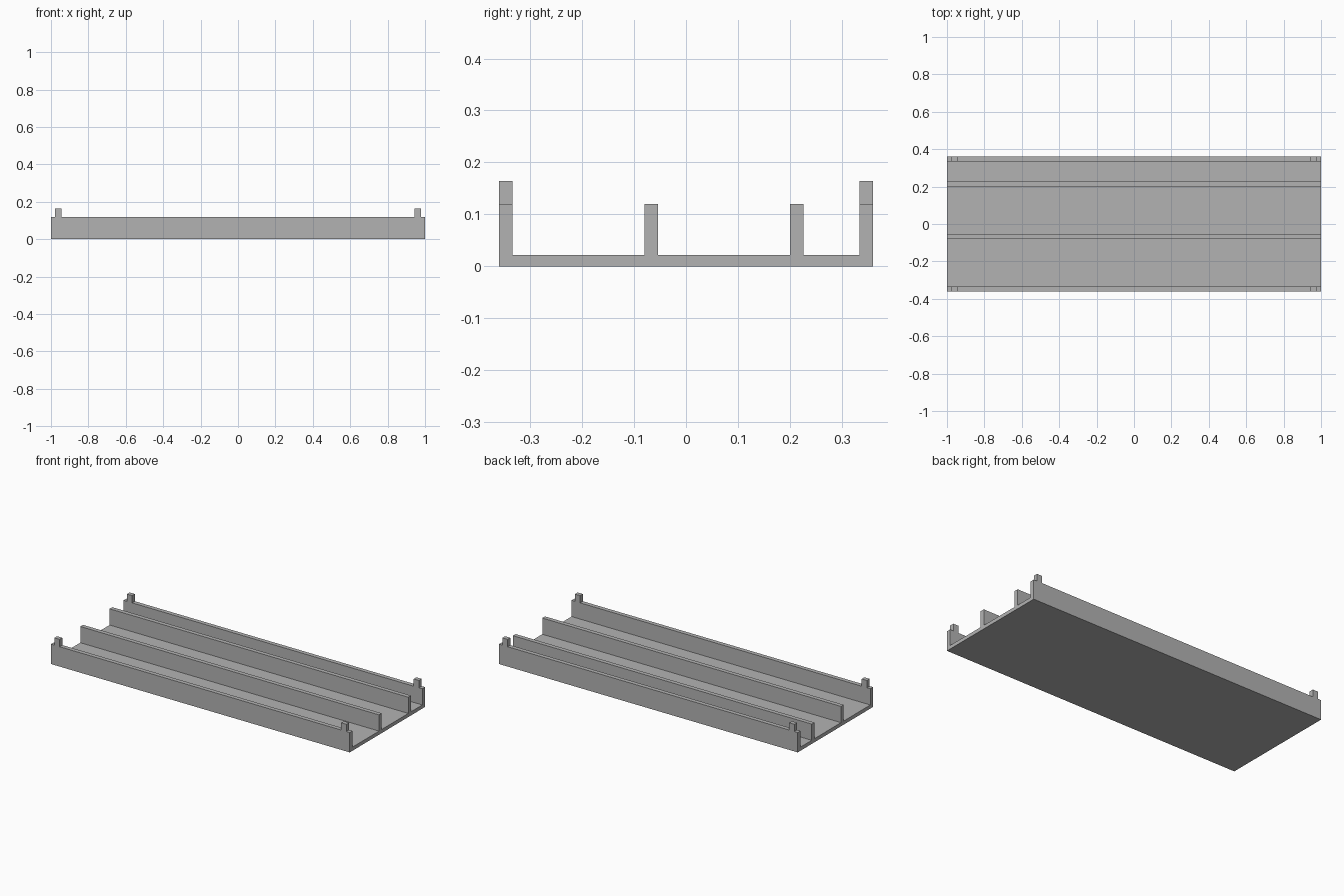
import bpy, bmesh
from mathutils import Vector

cube = bpy.data.objects.get("Cube")
if cube:
    bpy.data.objects.remove(cube, do_unlink=True)

HALF_LENGTH, HALF_WIDTH = 1.0, 0.36
FLOOR, RIM, TAB_TOP = 0.022, 0.12, 0.164
WALL = 0.026

grey = bpy.data.materials.new("plain grey")
grey.use_nodes = True
colour = (0.45, 0.45, 0.45, 1)
grey.diffuse_color = colour
grey.node_tree.nodes["Principled BSDF"].inputs["Base Color"].default_value = colour


def finish(name, bm):
    bmesh.ops.recalc_face_normals(bm, faces=bm.faces)
    mesh = bpy.data.meshes.new(name)
    bm.to_mesh(mesh)
    bm.free()
    mesh.materials.append(grey)
    obj = bpy.data.objects.new(name, mesh)
    bpy.context.collection.objects.link(obj)
    return obj


# Channel tray: floor, outer walls and two off-centre ribs as one extruded profile
wall_starts = [-HALF_WIDTH, -0.08, 0.2, HALF_WIDTH - WALL]
profile = [(HALF_WIDTH, 0), (-HALF_WIDTH, 0)]
for y in wall_starts:
    if y > -HALF_WIDTH:
        profile.append((y, FLOOR))
    profile += [(y, RIM), (y + WALL, RIM)]
    if y < wall_starts[-1]:
        profile.append((y + WALL, FLOOR))

bm = bmesh.new()
end = bm.faces.new([bm.verts.new((-HALF_LENGTH, y, z)) for y, z in profile])
sweep = bmesh.ops.extrude_face_region(bm, geom=[end], use_keep_orig=True)
moved = [v for v in sweep["geom"] if isinstance(v, bmesh.types.BMVert)]
bmesh.ops.translate(bm, verts=moved, vec=(2 * HALF_LENGTH, 0, 0))
finish("channel_tray", bm)

# Corner tabs standing on the outer walls
TAB_WIDTH, TAB_X = 0.035, 0.96
for x_name, sx in (("left", 1), ("right", -1)):
    for y_name, sy in (("front", -1), ("back", 1)):
        bm = bmesh.new()
        bmesh.ops.create_cube(bm, size=1)
        bmesh.ops.scale(bm, verts=bm.verts, vec=(TAB_WIDTH, WALL, TAB_TOP - RIM))
        centre = Vector((sx * TAB_X, sy * (HALF_WIDTH - WALL / 2), (TAB_TOP + RIM) / 2))
        bmesh.ops.translate(bm, verts=bm.verts, vec=centre)
        finish(f"{y_name}_{x_name}_tab", bm)
